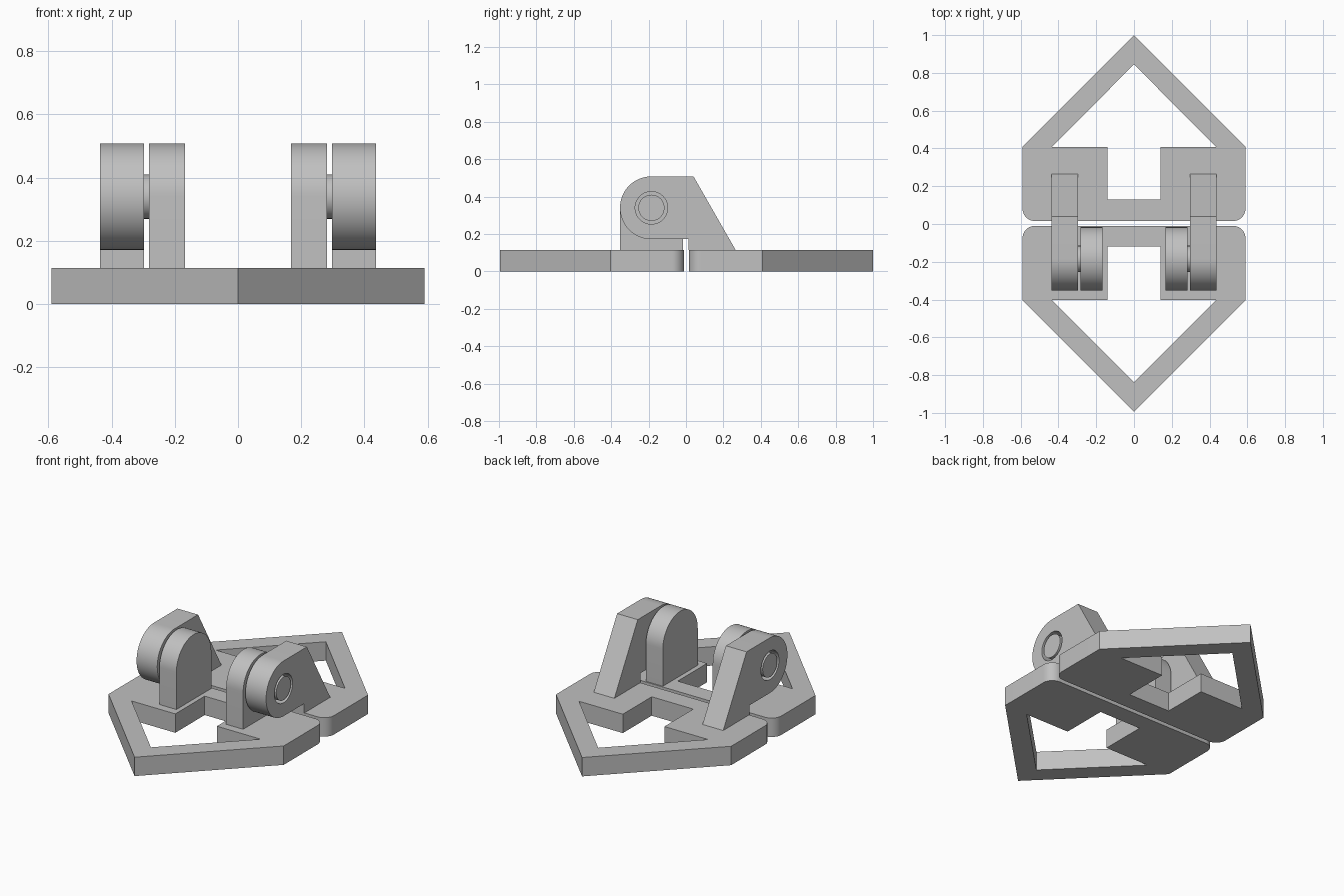
import bpy, bmesh
from math import sin, cos, pi, radians
from mathutils import Matrix, Vector

if "Cube" in bpy.data.objects:
    bpy.data.objects.remove(bpy.data.objects["Cube"])

grey = bpy.data.materials.new("light_grey")
grey.use_nodes = True
GREY = (0.53, 0.53, 0.53, 1)
grey.diffuse_color = GREY
grey.node_tree.nodes["Principled BSDF"].inputs["Base Color"].default_value = GREY

PLATE_TOP = 0.115
AXIS_Y, AXIS_Z, EYE_R = -0.185, 0.34, 0.168
PIN_R, BORE_R = 0.07, 0.087
# Maps a profile drawn in (y, z) so that it is extruded along x
SIDEWAYS = Matrix(((0, 0, 1, 0), (1, 0, 0, 0), (0, 1, 0, 0), (0, 0, 0, 1)))


def arc(cx, cy, r, start, end, steps):
    angles = [radians(start + (end - start) * i / steps) for i in range(steps + 1)]
    return [(cx + r * cos(a), cy + r * sin(a)) for a in angles]


def circle(r):
    return arc(AXIS_Y, AXIS_Z, r, 0, 360, 48)[:-1]


def extrude(name, loops, low, high, frame=Matrix()):
    """Extrude an outline, with optional hole loops, from low to high."""
    bm = bmesh.new()
    edges = []
    for loop in loops:
        verts = [bm.verts.new((u, v, low)) for u, v in loop]
        edges += [bm.edges.new((a, b)) for a, b in zip(verts, verts[1:] + verts[:1])]
    bmesh.ops.triangle_fill(bm, use_beauty=True, edges=edges, normal=(0, 0, 1))
    result = bmesh.ops.extrude_face_region(bm, geom=bm.faces[:], use_keep_orig=True)
    top = [g for g in result["geom"] if isinstance(g, bmesh.types.BMVert)]
    bmesh.ops.translate(bm, verts=top, vec=Vector((0, 0, high - low)))
    bm.transform(frame)
    bmesh.ops.recalc_face_normals(bm, faces=bm.faces)
    mesh = bpy.data.meshes.new(name)
    bm.to_mesh(mesh)
    bm.free()
    mesh.materials.append(grey)
    obj = bpy.data.objects.new(name, mesh)
    bpy.context.collection.objects.link(obj)
    bpy.ops.object.select_all(action="DESELECT")
    obj.select_set(True)
    bpy.context.view_layer.objects.active = obj
    bpy.ops.object.shade_smooth_by_angle(angle=radians(30))
    return obj


def mirrored(half):
    """Complete a half outline that runs over the +x side."""
    return half + [(-x, y) for x, y in reversed(half) if abs(x) > 1e-6]


# Pointed base plates, each with a triangular opening and a square notch
def plate(name, side, gap, tip, shoulder, opening_tip, notch):
    r = 0.065
    outer = [(0, tip), (0.59, shoulder)]
    outer += arc(0.59 - r, gap + r, r, 0, -90, 10)
    inner = [(0, opening_tip), (0.435, shoulder), (0.14, shoulder), (0.14, notch)]
    loops = [[(x, side * y) for x, y in mirrored(half)] for half in (outer, inner)]
    extrude(name, loops, 0, PLATE_TOP)


plate("front_plate", -1, 0.01, 0.995, 0.403, 0.838, 0.12)
plate("back_plate", 1, 0.016, 1.0, 0.408, 0.845, 0.13)

# Hinge profiles in (y, z)
top = AXIS_Z + EYE_R
outer_arm = arc(AXIS_Y, AXIS_Z, EYE_R, 90, 270, 32) + [
    (0.014, AXIS_Z - EYE_R), (0.014, PLATE_TOP), (0.265, PLATE_TOP), (0.04, top)]
inner_arm = arc(AXIS_Y, AXIS_Z, EYE_R, 0, 180, 32) + [
    (AXIS_Y - EYE_R, PLATE_TOP), (AXIS_Y + EYE_R, PLATE_TOP)]

# Both hinges: bored outer arm, upright inner arm and the pin between them
for label, s in (("left", 1), ("right", -1)):
    for part, loops, x0, x1 in (
            ("outer_arm", [outer_arm, circle(BORE_R)], 0.297, 0.436),
            ("inner_arm", [inner_arm], 0.168, 0.282),
            ("hinge_pin", [circle(PIN_R)], 0.28, 0.436)):
        low, high = sorted((s * x0, s * x1))
        extrude(f"{label}_{part}", loops, low, high, SIDEWAYS)
